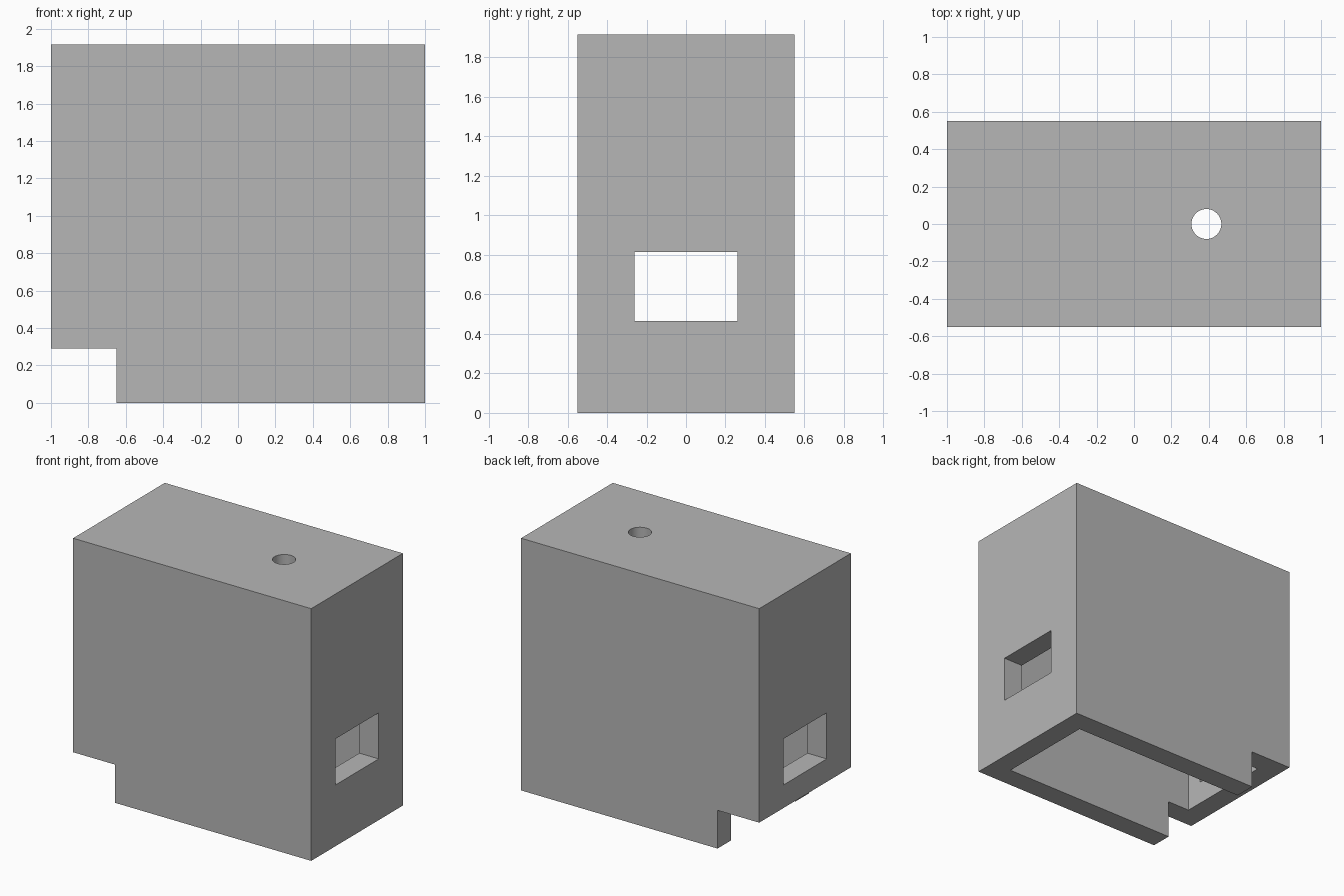
import bpy

default = bpy.data.objects.get("Cube")
if default:
    bpy.data.objects.remove(default, do_unlink=True)

WIDTH, DEPTH, HEIGHT, WALL = 2.0, 1.1, 1.915, 0.163

grey = bpy.data.materials.new("plain_grey")
grey.use_nodes = True
colour = (0.47, 0.47, 0.47, 1)
grey.diffuse_color = colour
grey.node_tree.nodes["Principled BSDF"].inputs["Base Color"].default_value = colour


def box(name, low, high):
    """Box between two opposite corners."""
    centre = [(a + b) / 2 for a, b in zip(low, high)]
    bpy.ops.mesh.primitive_cube_add(size=1, location=centre)
    obj = bpy.context.object
    obj.name = name
    obj.scale = [b - a for a, b in zip(low, high)]
    bpy.ops.object.transform_apply(location=True, rotation=False, scale=True)
    obj.data.materials.append(grey)
    return obj


def cut(target, cutter):
    """Subtract the cutter from the target, then discard it."""
    cutter.hide_render = True
    mod = target.modifiers.new("cut", "BOOLEAN")
    mod.operation = "DIFFERENCE"
    mod.solver = "EXACT"
    mod.object = cutter
    bpy.context.view_layer.objects.active = target
    bpy.ops.object.modifier_apply(modifier=mod.name)
    bpy.data.objects.remove(cutter, do_unlink=True)


# Outer shell
x, y = WIDTH / 2, DEPTH / 2
housing = box("housing", (-x, -y, 0), (x, y, HEIGHT))

# Hollow interior, open at the bottom
cut(housing, box("cavity", (-x + WALL, -y + WALL, -0.2),
                 (x - WALL, y - WALL, HEIGHT - WALL)))

# Notch across the lower right end
cut(housing, box("notch", (-x - 0.2, -y - 0.2, -0.2), (-0.65, y + 0.2, 0.29)))

# Rectangular window through both end walls
cut(housing, box("window", (-x - 0.2, -0.26, 0.465), (x + 0.2, 0.26, 0.815)))

# Round hole through the roof
bpy.ops.mesh.primitive_cylinder_add(vertices=64, radius=0.08, depth=0.6,
                                    location=(0.387, 0, HEIGHT))
hole = bpy.context.object
hole.name = "roof_hole"
hole.data.materials.append(grey)
cut(housing, hole)

# Smooth the hole, keep the box edges sharp
bpy.ops.object.select_all(action="DESELECT")
housing.select_set(True)
bpy.context.view_layer.objects.active = housing
bpy.ops.object.shade_smooth_by_angle()
